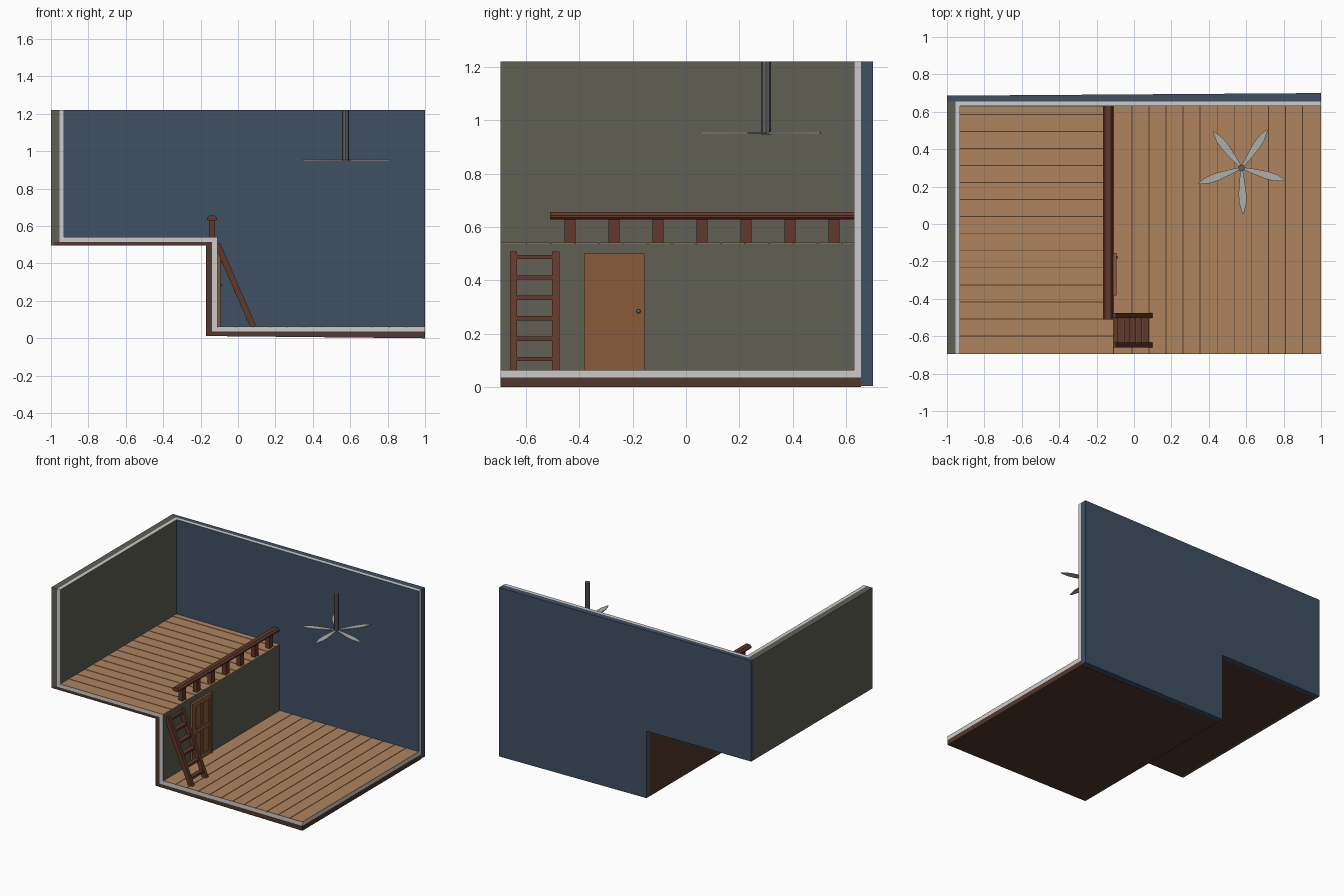
import bpy, bmesh, math
from mathutils import Vector

if "Cube" in bpy.data.objects:
    bpy.data.objects.remove(bpy.data.objects["Cube"])


def material(name, r, g, b):
    m = bpy.data.materials.new(name)
    m.diffuse_color = (r, g, b, 1)
    m.use_nodes = True
    m.node_tree.nodes["Principled BSDF"].inputs["Base Color"].default_value = m.diffuse_color
    return m


WHITE = material("plaster_edge", 0.65, 0.64, 0.62)
GREEN = material("olive_wall", 0.115, 0.115, 0.09)
BLUE = material("blue_wall", 0.05, 0.08, 0.125)
BROWN = material("dark_base", 0.085, 0.038, 0.025)
WOOD = material("plank_wood", 0.42, 0.23, 0.11)
GAP = material("plank_gap", 0.09, 0.045, 0.025)
RAIL = material("red_wood", 0.12, 0.04, 0.024)
DOOR = material("door_wood", 0.25, 0.105, 0.04)
METAL = material("dark_metal", 0.12, 0.12, 0.13)
BLADE = material("fan_blade", 0.42, 0.43, 0.40)

AXES = {"x": lambda a, b, t: (t, a, b),
        "y": lambda a, b, t: (a, t, b),
        "z": lambda a, b, t: (a, b, t)}


def prism(name, pts, axis, t0, t1, mat, sides=None, caps=None):
    """Extrude a 2D profile along an axis; sides/caps recolour chosen faces."""
    bm = bmesh.new()
    f = AXES[axis]
    lo = [bm.verts.new(f(a, b, t0)) for a, b in pts]
    hi = [bm.verts.new(f(a, b, t1)) for a, b in pts]
    n = len(pts)
    mats = [mat]

    def add(verts, m):
        if m not in mats:
            mats.append(m)
        bm.faces.new(verts).material_index = mats.index(m)

    add(lo, (caps or {}).get(0, mat))
    add(hi, (caps or {}).get(1, mat))
    for i in range(n):
        j = (i + 1) % n
        add([lo[i], lo[j], hi[j], hi[i]], (sides or {}).get(i, mat))
    bmesh.ops.recalc_face_normals(bm, faces=bm.faces)
    me = bpy.data.meshes.new(name)
    bm.to_mesh(me)
    bm.free()
    for m in mats:
        me.materials.append(m)
    ob = bpy.data.objects.new(name, me)
    bpy.context.collection.objects.link(ob)
    return ob


def box(name, x0, x1, y0, y1, z0, z1, mat):
    return prism(name, [(x0, y0), (x1, y0), (x1, y1), (x0, y1)], "z", z0, z1, mat)


FRONT, BACK, TOP = -0.695, 0.63, 1.22

# Stepped base and inner lining (floors, riser and left wall in one profile)
prism("stepped_base", [(-0.985, 0.495), (-0.17, 0.495), (-0.17, 0.012), (1, 0), (1, 0.035),
                       (-0.14, 0.035), (-0.14, 0.515), (-0.985, 0.515)],
      "y", FRONT, 0.655, BROWN)
prism("inner_lining", [(-0.955, TOP), (-0.955, 0.515), (-0.14, 0.515), (-0.14, 0.035), (1, 0.035),
                       (1, 0.061), (-0.11, 0.061), (-0.11, 0.538), (-0.93, 0.538), (-0.93, TOP)],
      "y", FRONT, BACK, WHITE, sides={5: GAP, 6: GREEN, 7: GAP, 8: GREEN})

# Outer walls
prism("left_outer_wall", [(-1, 0.495), (-0.985, 0.495), (-0.985, 0.515), (-0.955, 0.515),
                          (-0.955, TOP), (-1, TOP)], "y", FRONT, 0.655, GREEN)
prism("back_inner_wall", [(-0.955, 0.515), (-0.14, 0.515), (-0.14, 0.035), (1, 0.035),
                          (1, TOP), (-0.955, TOP)], "y", BACK, 0.655, WHITE, caps={0: BLUE})
back = prism("back_outer_wall", [(-1, 0.495), (-0.17, 0.495), (-0.17, 0.012), (1, 0.003),
                                 (1, TOP), (-1, TOP)], "y", 0.655, 0.70, BLUE)
for v in back.data.vertices:
    if v.co.y > 0.69:
        v.co.y = 0.693 + 0.007 * v.co.x

# Floor planks
cuts = [-0.11] + [-0.01 + 0.091 * i for i in range(11)] + [1.0]
for i, (a, b) in enumerate(zip(cuts, cuts[1:])):
    box(f"lower_plank_{i}", a + 0.0025, b - (0.0025 if b < 1 else 0), FRONT, BACK, 0.061, 0.064, WOOD)
cuts = [FRONT] + [-0.598 + 0.091 * i for i in range(14)] + [BACK]
for i, (a, b) in enumerate(zip(cuts, cuts[1:])):
    box(f"upper_plank_{i}", -0.93, -0.11, a + (0.0025 if i else 0), b - 0.0025, 0.538, 0.541, WOOD)

# Railing
prism("handrail", [(-0.157, 0.627), (-0.121, 0.627), (-0.112, 0.635), (-0.112, 0.643), (-0.124, 0.656),
                   (-0.154, 0.656), (-0.166, 0.643), (-0.166, 0.635)], "y", -0.51, BACK, RAIL)
for i in range(7):
    y = -0.435 + 0.165 * i
    box(f"railing_post_{i}", -0.154, -0.124, y - 0.021, y + 0.021, 0.541, 0.63, RAIL)

# Ladder
for side, y in (("front", -0.66), ("back", -0.502)):
    prism(f"ladder_{side}_stringer", [(-0.109, 0.508), (-0.095, 0.508), (0.098, 0.064),
                                      (0.064, 0.064), (-0.109, 0.46)], "y", y, y + 0.027, RAIL)
for i in range(6):
    z = 0.105 + 0.0764 * i
    x = 0.081 - 0.434 * (z - 0.064)
    box(f"ladder_tread_{i}", x - 0.018, x + 0.014, -0.64, -0.495, z - 0.008, z + 0.008, RAIL)

# Door with frame, stiles, cross rails and raised panels
X = -0.11
Y0, Y1, Z0, Z1 = -0.382, -0.156, 0.064, 0.50
box("door_leaf", X, X + 0.007, Y0 + 0.01, Y1 - 0.01, Z0, Z1 - 0.01, DOOR)
box("door_frame_left", X, X + 0.016, Y0, Y0 + 0.01, Z0, Z1, DOOR)
box("door_frame_right", X, X + 0.016, Y1 - 0.01, Y1, Z0, Z1, DOOR)
box("door_frame_top", X, X + 0.016, Y0 + 0.01, Y1 - 0.01, Z1 - 0.01, Z1, DOOR)
stiles = [(-0.372, -0.348), (-0.279, -0.259), (-0.19, -0.166)]
rails = [(Z0, 0.095), (0.275, 0.297), (0.468, 0.49)]
for i, (a, b) in enumerate(stiles):
    box(f"door_stile_{i}", X, X + 0.011, a, b, Z0, 0.49, DOOR)
for c in range(2):
    a, b = stiles[c][1], stiles[c + 1][0]
    for r, (lo, hi) in enumerate(rails):
        box(f"door_rail_{c}_{r}", X, X + 0.011, a, b, lo, hi, DOOR)
    for r in range(2):
        box(f"door_panel_{c}_{r}", X, X + 0.010, a + 0.01, b - 0.01,
            rails[r][1] + 0.01, rails[r + 1][0] - 0.01, DOOR)
bpy.ops.mesh.primitive_uv_sphere_add(segments=12, ring_count=8, radius=0.008,
                                     location=(X + 0.017, -0.178, 0.284))
knob = bpy.context.object
knob.name = "door_knob"
knob.data.materials.append(METAL)
bpy.ops.object.shade_smooth_by_angle()

# Ceiling fan
bpy.ops.mesh.primitive_cylinder_add(vertices=8, radius=0.018, depth=TOP - 0.947,
                                    location=(0.575, 0.30, (TOP + 0.947) / 2))
rod = bpy.context.object
rod.name = "fan_rod"
rod.data.materials.append(METAL)
half = [(0.01, 0.006), (0.07, 0.014), (0.14, 0.021), (0.19, 0.019), (0.247, 0.003)]
outline = half + [(a, -b) for a, b in reversed(half)]
for i in range(5):
    blade = prism(f"fan_blade_{i}", outline, "z", -0.003, 0.003, BLADE)
    blade.location = Vector((0.575, 0.30, 0.952))
    blade.rotation_euler.z = math.radians(-88 + 72 * i)
